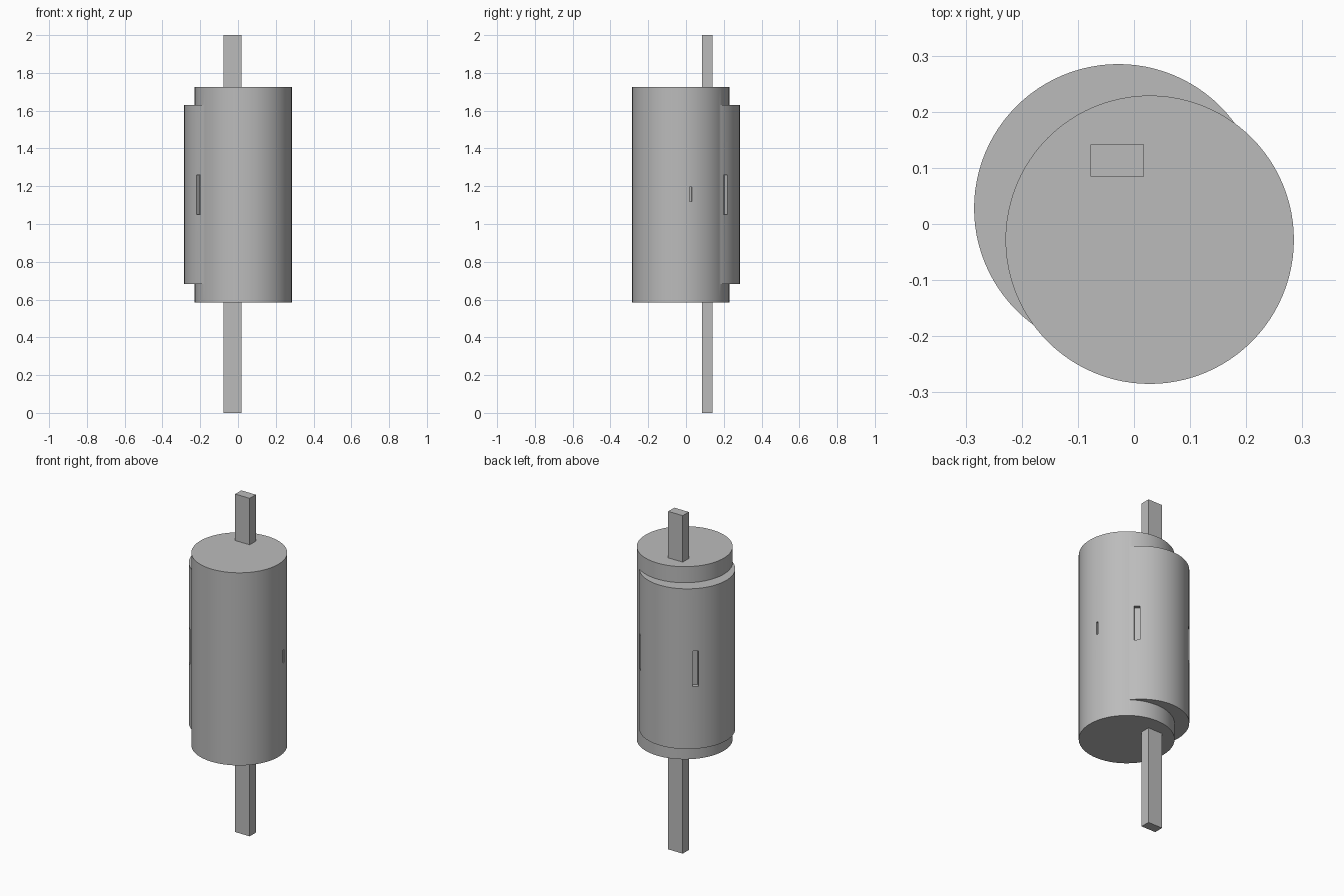
import bpy
import math

cube = bpy.data.objects.get("Cube")
if cube:
    bpy.data.objects.remove(cube, do_unlink=True)

grey = bpy.data.materials.new("plain_grey")
grey.use_nodes = True
colour = (0.5, 0.5, 0.5, 1)
grey.diffuse_color = colour
grey.node_tree.nodes["Principled BSDF"].inputs["Base Color"].default_value = colour

OFFSET, RADIUS = 0.028, 0.257


def drum(name, x, y, low, high):
    bpy.ops.mesh.primitive_cylinder_add(vertices=96, radius=RADIUS, depth=high - low,
                                        location=(x, y, (low + high) / 2))
    obj = bpy.context.object
    obj.name = name
    obj.data.materials.append(grey)
    return obj


def block(name, size, location, angle=0):
    bpy.ops.mesh.primitive_cube_add(size=1, location=location, rotation=(0, 0, angle))
    obj = bpy.context.object
    obj.name = name
    obj.scale = size
    obj.data.materials.append(grey)
    return obj


def combine(target, other, operation):
    mod = target.modifiers.new(other.name, 'BOOLEAN')
    mod.operation = operation
    mod.solver = 'EXACT'
    mod.object = other
    bpy.context.view_layer.objects.active = target
    bpy.ops.object.modifier_apply(modifier=mod.name)
    bpy.data.objects.remove(other, do_unlink=True)


def cut_slot(body, x, y, degrees, width, height, z, depth):
    """Recess a narrow upright slot into a drum wall at the given bearing."""
    a = math.radians(degrees)
    cutter = block("slot_cutter", (depth * 2, width, height),
                   (x + RADIUS * math.cos(a), y + RADIUS * math.sin(a), z), a)
    cutter.hide_render = True
    combine(body, cutter, 'DIFFERENCE')


# Two overlapping drums, joined into one body
body = drum("drum_body", OFFSET, -OFFSET, 0.585, 1.725)
combine(body, drum("rear_drum", -OFFSET, OFFSET, 0.682, 1.63), 'UNION')

# Tall slots around the rear drum and a small one on the main drum
for bearing in (45, 135, 225):
    cut_slot(body, -OFFSET, OFFSET, bearing, 0.032, 0.21, 1.155, 0.025)
cut_slot(body, OFFSET, -OFFSET, 12, 0.012, 0.078, 1.157, 0.015)

bpy.ops.object.select_all(action='DESELECT')
body.select_set(True)
bpy.context.view_layer.objects.active = body
bpy.ops.object.shade_smooth_by_angle(angle=math.radians(30))

# Rectangular rod running through the body
block("through_rod", (0.095, 0.057, 2), (-0.03, 0.113, 1))
